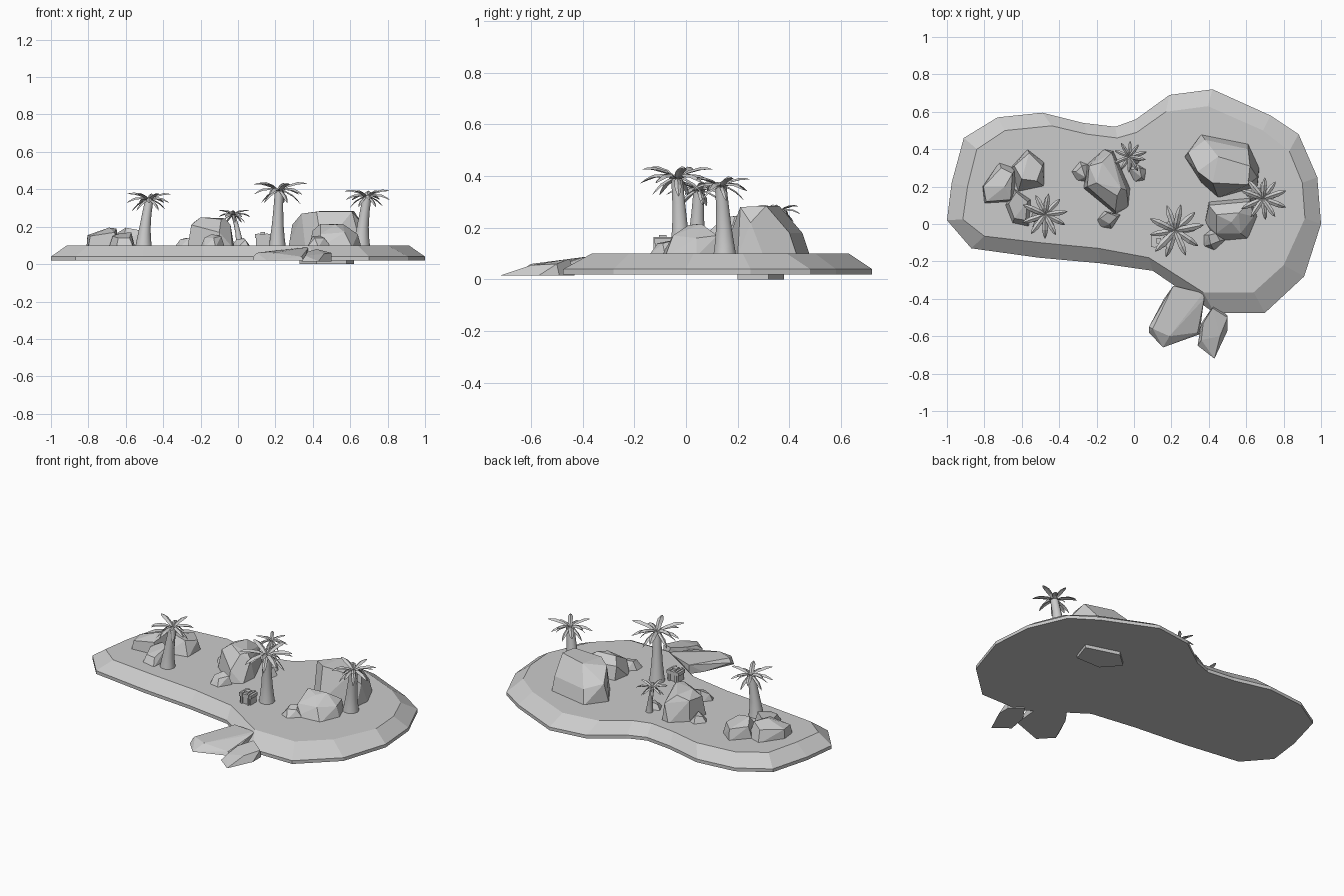
import bpy, bmesh, math, random
from mathutils import Vector

random.seed(4)


def finish(name, bm, smooth=False):
    bmesh.ops.recalc_face_normals(bm, faces=bm.faces)
    me = bpy.data.meshes.new(name)
    bm.to_mesh(me)
    bm.free()
    ob = bpy.data.objects.new(name, me)
    bpy.context.collection.objects.link(ob)
    if smooth:
        bpy.context.view_layer.objects.active = ob
        ob.select_set(True)
        bpy.ops.object.shade_smooth_by_angle(angle=math.radians(40))
        ob.select_set(False)
    return ob


def loft(bm, rings):
    """Skin closed rings of equal length and cap both ends."""
    rows = [[bm.verts.new(p) for p in r] for r in rings]
    n = len(rows[0])
    for a, b in zip(rows, rows[1:]):
        for i in range(n):
            j = (i + 1) % n
            bm.faces.new((a[i], a[j], b[j], b[i]))
    bm.faces.new(rows[0])
    bm.faces.new(rows[-1])


def rock(name, base, top, z0=0.09):
    """Faceted boulder: hull of a ground outline and some upper corners."""
    bm = bmesh.new()
    for x, y in base:
        bm.verts.new((x, y, z0))
    for p in top:
        bm.verts.new(p)
    res = bmesh.ops.convex_hull(bm, input=bm.verts)
    loose = {g for g in res["geom_interior"] if isinstance(g, bmesh.types.BMVert)}
    bmesh.ops.delete(bm, geom=list(loose), context='VERTS')
    bmesh.ops.dissolve_limit(bm, angle_limit=math.radians(6), verts=bm.verts, edges=bm.edges)
    finish(name, bm)


# Island: shoreline and plateau outlines, point for point
shore = [(-1, .02), (-.975, .22), (-.91, .46), (-.73, .57), (-.49, .595), (-.27, .54), (-.1, .52),
         (.01, .56), (.19, .69), (.42, .72), (.73, .58), (.88, .48), (.98, .25), (1, 0),
         (.91, -.28), (.7, -.475), (.43, -.475), (.1, -.25), (-.18, -.21), (-.51, -.18), (-.87, -.13)]
plateau = [(-.915, .025), (-.89, .2), (-.84, .4), (-.69, .5), (-.44, .525), (-.25, .48), (-.09, .46),
           (.015, .49), (.17, .6), (.395, .63), (.69, .5), (.83, .39), (.9, .22), (.914, .03),
           (.8, -.22), (.64, -.365), (.37, -.365), (.08, -.18), (-.19, -.13), (-.5, -.1), (-.8, -.065)]
bm = bmesh.new()
loft(bm, [[(x, y, .02) for x, y in shore], [(x, y, .04) for x, y in shore],
          [(x, y, .1) for x, y in plateau]])
finish("island", bm)

# Right-hand boulders (the large one reaches under the island)
rock("large_boulder", [(.27, .36), (.36, .48), (.61, .43), (.67, .3), (.66, .2), (.45, .14), (.36, .22)],
     [(.29, .38, .21), (.38, .45, .18), (.61, .4, .18), (.66, .25, .22), (.34, .28, .27),
      (.45, .36, .285), (.62, .31, .285), (.61, .21, .28), (.42, .22, .28)])
rock("boulder_foot", [(.33, .3), (.42, .38), (.62, .32), (.58, .2), (.42, .2)],
     [(.33, .3, .1), (.42, .38, .1), (.62, .32, .1), (.58, .2, .1), (.42, .2, .1)], 0)
rock("round_boulder", [(.38, .01), (.4, .12), (.62, .14), (.66, .04), (.61, -.08), (.44, -.095)],
     [(.4, .1, .18), (.62, .12, .17), (.64, .04, .16), (.57, -.05, .17), (.44, -.05, .16),
      (.44, .05, .215), (.56, .06, .215), (.52, .01, .21)])
rock("pebble_right", [(.37, -.06), (.42, -.02), (.5, -.08), (.43, -.145), (.37, -.12)],
     [(.4, -.06, .15), (.44, -.05, .15), (.46, -.09, .14), (.41, -.11, .14)])

# Middle boulders
rock("middle_boulder", [(-.27, .19), (-.25, .32), (-.16, .4), (-.11, .39), (-.02, .19), (-.03, .09), (-.1, .05)],
     [(-.25, .2, .21), (-.24, .31, .22), (-.12, .38, .2), (-.04, .18, .21), (-.1, .07, .17),
      (-.2, .22, .25), (-.17, .33, .245), (-.07, .19, .245), (-.09, .15, .24)])
rock("pebble_middle_left", [(-.34, .28), (-.29, .34), (-.24, .32), (-.25, .22), (-.31, .23)],
     [(-.31, .28, .13), (-.28, .31, .14), (-.26, .25, .14)])
rock("pebble_middle_front", [(-.2, .02), (-.16, .07), (-.07, .05), (-.12, -.03), (-.18, -.02)],
     [(-.18, .03, .14), (-.14, .06, .16), (-.09, .04, .15), (-.13, 0, .14)])
rock("pebble_middle_back", [(-.04, .3), (.02, .32), (.07, .29), (.06, .23), (0, .22)],
     [(-.01, .29, .13), (.03, .3, .14), (.04, .25, .13)])

# Left boulders
rock("left_boulder_outer", [(-.81, .2), (-.72, .33), (-.63, .3), (-.64, .12), (-.8, .11)],
     [(-.805, .2, .155), (-.71, .3, .165), (-.65, .27, .19), (-.69, .2, .195), (-.66, .13, .17), (-.79, .12, .15)])
rock("left_boulder_back", [(-.66, .3), (-.57, .4), (-.48, .33), (-.48, .2), (-.62, .17)],
     [(-.64, .31, .17), (-.56, .38, .16), (-.49, .31, .16), (-.52, .23, .18), (-.6, .24, .195)])
rock("left_boulder_front", [(-.69, .1), (-.64, .19), (-.55, .13), (-.56, -.02), (-.65, .0)],
     [(-.67, .11, .15), (-.63, .17, .165), (-.57, .12, .17), (-.58, .02, .14), (-.64, .03, .14)])

# Flat shore rocks
rock("shore_rock_large", [(.21, -.33), (.37, -.37), (.35, -.59), (.155, -.66), (.08, -.58), (.16, -.4)],
     [(.21, -.33, .075), (.37, -.37, .09), (.375, -.4, .085), (.34, -.58, .04), (.19, -.6, .06),
      (.1, -.56, .06), (.08, -.55, .04)], .02)
rock("shore_rock_small", [(.36, -.53), (.43, -.43), (.5, -.49), (.5, -.57), (.43, -.72), (.34, -.65)],
     [(.42, -.45, .08), (.37, -.53, .065), (.46, -.6, .055), (.5, -.5, .06), (.36, -.62, .045)], .015)


# Palms: flared trunk and ridged, drooping leaves
def leaf(bm, root, ang, length, rise, droop):
    out = Vector((math.cos(ang), math.sin(ang), 0))
    side = Vector((-out.y, out.x, 0))
    up = Vector((0, 0, 1))
    rings = []
    for t, w in ((0, .06), (.3, .11), (.65, .12), (.87, .075), (1, .008)):
        c = root + length * (out * t + up * (rise * t - droop * t * t))
        w *= length
        rings.append([c - side * w - up * w * .35, c + up * w * .3,
                      c + side * w - up * w * .35, c - up * w * .1])
    loft(bm, rings)


def palm(name, base, crown, length, radius):
    b, c = Vector(base), Vector(crown)
    rings = []
    for t, r in ((0, 1), (.15, .86), (.4, .68), (.7, .56), (1, .5)):
        p = b.lerp(c, t)
        p.xy = b.xy + (c.xy - b.xy) * t ** 1.6
        rings.append([p + radius * r * Vector((math.cos(k * math.tau / 10), math.sin(k * math.tau / 10), 0))
                      for k in range(10)])
    bm = bmesh.new()
    loft(bm, rings)
    finish(name + "_trunk", bm, True)
    bm = bmesh.new()
    turn = random.random()
    tiers = ((5, 1, .75, .5), (5, 1, .5, .62), (5, .75, .15, .75))
    for tier, (n, l, rise, droop) in enumerate(tiers):
        for k in range(n):
            ang = turn + (k + tier * .5) * math.tau / n + random.uniform(-.12, .12)
            leaf(bm, c, ang, length * l * random.uniform(.9, 1.05), rise, droop)
    finish(name + "_leaves", bm)


palm("left_palm", (-.505, .04, .09), (-.475, .05, .342), .125, .045)
palm("centre_palm", (.21, -.02, .09), (.22, -.035, .39), .15, .046)
palm("right_palm", (.66, .15, .09), (.69, .135, .358), .125, .047)
palm("small_palm", (.01, .34, .09), (-.025, .36, .262), .092, .022)


# Chest: box, overhanging lid, upright bands and latch
def box(name, centre, size):
    bm = bmesh.new()
    bmesh.ops.create_cube(bm, size=1)
    bmesh.ops.scale(bm, vec=size, verts=bm.verts)
    bmesh.ops.translate(bm, vec=centre, verts=bm.verts)
    finish(name, bm)


box("chest_body", (.132, -.09, .12), (.072, .055, .045))
box("chest_lid", (.132, -.09, .15), (.082, .065, .02))
for i in (-1, 1):
    box("chest_band", (.132 + i * .022, -.09, .131), (.012, .071, .068))
box("chest_latch", (.132, -.09, .165), (.026, .03, .012))
